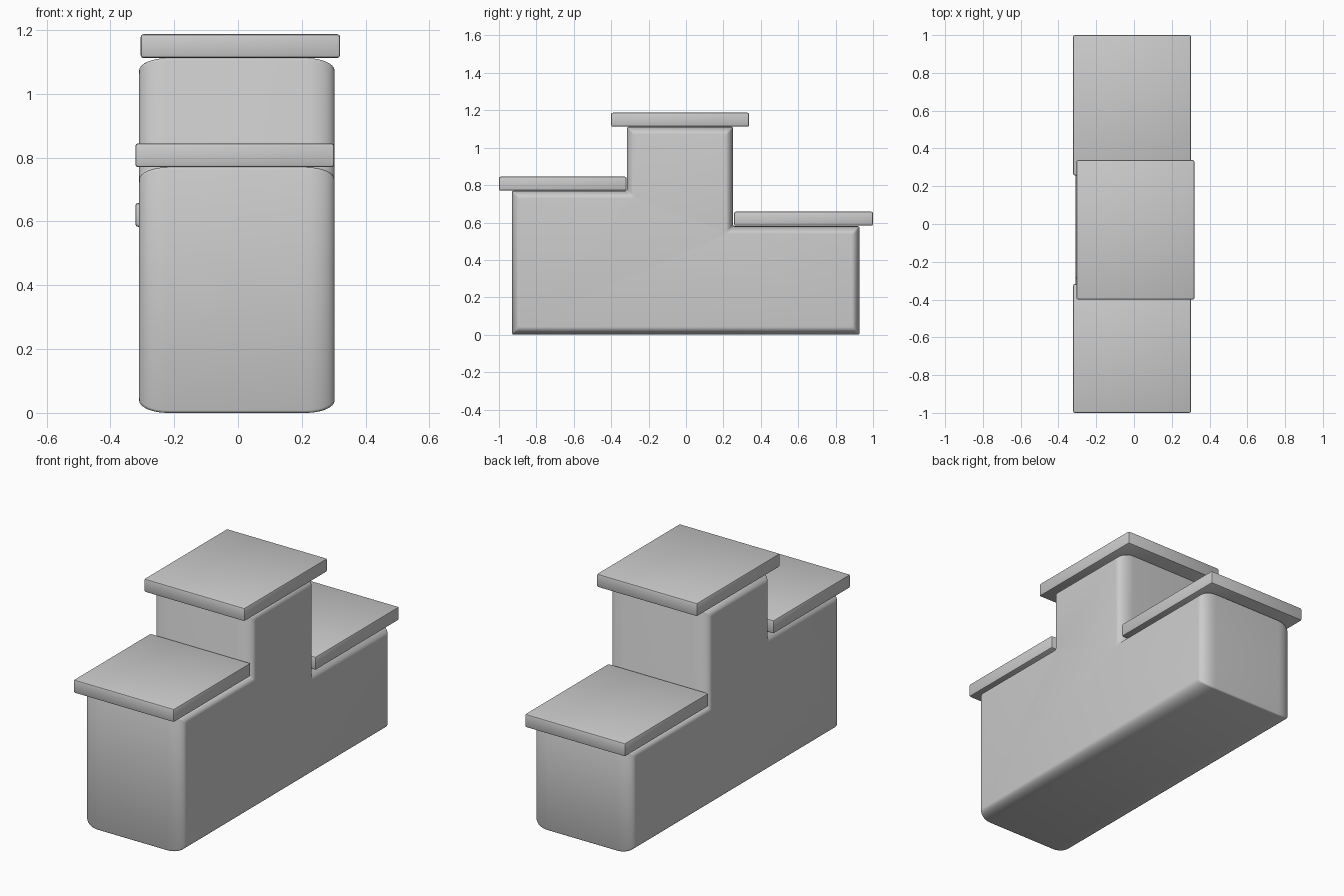
import bpy, bmesh, math

if "Cube" in bpy.data.objects:
    bpy.data.objects.remove(bpy.data.objects["Cube"])

def finish(name, bm, angle):
    bmesh.ops.recalc_face_normals(bm, faces=bm.faces)
    me = bpy.data.meshes.new(name)
    bm.to_mesh(me)
    bm.free()
    ob = bpy.data.objects.new(name, me)
    bpy.context.collection.objects.link(ob)
    bpy.ops.object.select_all(action='DESELECT')
    ob.select_set(True)
    bpy.context.view_layer.objects.active = ob
    bpy.ops.object.shade_smooth_by_angle(angle=math.radians(angle))
    return ob

def slab(name, x0, x1, y0, y1, z0, z1):
    bm = bmesh.new()
    bmesh.ops.create_cube(bm, size=1)
    for v in bm.verts:
        v.co = (x0 + (v.co.x + .5) * (x1 - x0),
                y0 + (v.co.y + .5) * (y1 - y0),
                z0 + (v.co.z + .5) * (z1 - z0))
    bmesh.ops.bevel(bm, geom=bm.edges[:], offset=0.009, segments=2,
                    profile=0.5, affect='EDGES')
    return finish(name, bm, 40)

# Stepped body: y-z outline with outward corner directions (dy, dz)
outline = [(-.93, 0, -1, -1), (.928, 0, 1, -1), (.928, .58, 1, 1),
           (.252, .58, 1, 1), (.252, 1.112, 1, 1), (-.315, 1.112, -1, 1),
           (-.315, .77, -1, 1), (-.93, .77, -1, 1)]
X0, X1, WIDTH, INSET, STEPS = -.31, .303, .09, .04, 8

# Stations along x, shrinking toward both sides to round the side rims
stations = []
for i in range(STEPS + 1):
    a = math.pi / 2 * i / STEPS
    stations.append((X0 + WIDTH * (1 - math.cos(a)), INSET * (1 - math.sin(a))))
stations += [(X0 + X1 - x, d) for x, d in reversed(stations)]

bm = bmesh.new()
rings = [[bm.verts.new((x, y - dy * d, z - dz * d)) for y, z, dy, dz in outline]
         for x, d in stations]
n = len(outline)
for r, s in zip(rings, rings[1:]):
    for i in range(n):
        j = (i + 1) % n
        bm.faces.new((r[i], r[j], s[j], s[i]))
bm.faces.new(rings[0])
bm.faces.new(rings[-1])
# slightly soften the corners running across the width
corner = [e for r, s in zip(rings, rings[1:]) for a, b in zip(r, s)
          for e in [bm.edges.get((a, b))]]
bmesh.ops.bevel(bm, geom=corner, offset=0.008, segments=2, profile=0.5,
                affect='EDGES')
finish("podium_body", bm, 50)

# Overhanging top boards
slab("front_step_board", -.322, .302, -1.0, -.317, .77, .845)
slab("top_step_board", -.305, .32, -.40, .338, 1.112, 1.187)
slab("rear_step_board", -.322, .302, .257, 1.0, .583, .658)
